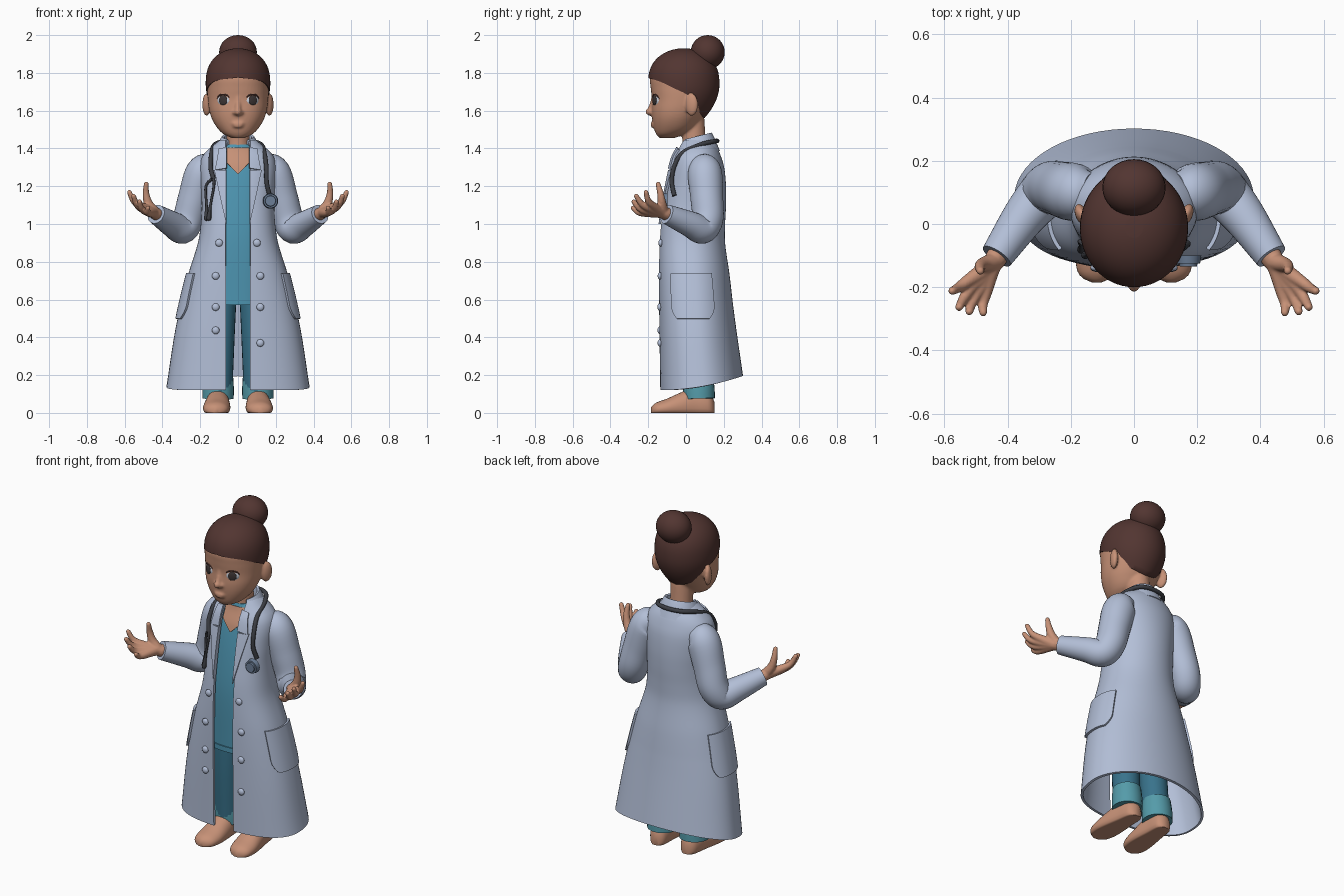
import bpy, bmesh, math
from mathutils import Vector, Matrix
from math import sin, cos, pi, radians, asin

if "Cube" in bpy.data.objects:
    bpy.data.objects.remove(bpy.data.objects["Cube"])


def material(name, col):
    m = bpy.data.materials.new(name)
    m.diffuse_color = (*col, 1)
    m.use_nodes = True
    m.node_tree.nodes["Principled BSDF"].inputs["Base Color"].default_value = m.diffuse_color
    return m


COAT = material("coat_white", (.45, .52, .68))
SKIN = material("skin", (.57, .285, .185))
HAIR = material("hair_brown", (.085, .036, .031))
SHIRT = material("shirt_teal", (.075, .30, .44))
PANTS = material("trouser_teal", (.04, .17, .26))
CUFF = material("trouser_cuff_teal", (.09, .33, .40))
TUBE = material("rubber_dark", (.045, .048, .058))
METAL = material("chestpiece_blue_grey", (.15, .21, .31))
WHITE = material("eye_white", (.58, .63, .72))
IRIS = material("eye_dark", (.045, .035, .035))


def curve(table, x):
    """Smooth interpolation through (x, value) points."""
    if x <= table[0][0]: return table[0][1]
    if x >= table[-1][0]: return table[-1][1]
    n = len(table)
    slope = lambda a, b: (table[b][1] - table[a][1]) / (table[b][0] - table[a][0])
    for i in range(n - 1):
        (x0, y0), (x1, y1) = table[i], table[i + 1]
        if x <= x1:
            d = x1 - x0
            m0, m1 = slope(max(i - 1, 0), i + 1) * d, slope(i, min(i + 2, n - 1)) * d
            s = (x - x0) / d
            return ((2*s**3 - 3*s*s + 1)*y0 + (s**3 - 2*s*s + s)*m0
                    + (3*s*s - 2*s**3)*y1 + (s**3 - s*s)*m1)


def finish(name, bm, mat, thick=0, voxel=0):
    bmesh.ops.recalc_face_normals(bm, faces=bm.faces[:])
    me = bpy.data.meshes.new(name)
    bm.to_mesh(me)
    bm.free()
    ob = bpy.data.objects.new(name, me)
    bpy.context.collection.objects.link(ob)
    me.materials.append(mat)
    if thick:
        m = ob.modifiers.new("thickness", 'SOLIDIFY')
        m.thickness, m.offset = thick, 0
    if voxel:
        m = ob.modifiers.new("merge", 'REMESH')
        m.mode, m.voxel_size = 'VOXEL', voxel
        m = ob.modifiers.new("soften", 'SMOOTH')
        m.factor, m.iterations = .5, 4
    bpy.ops.object.select_all(action='DESELECT')
    ob.select_set(True)
    bpy.context.view_layer.objects.active = ob
    if ob.modifiers:
        bpy.ops.object.convert(target='MESH')
    bpy.ops.object.shade_smooth_by_angle(angle=radians(55))
    return ob


def grid(bm, fn, nu, nv, closed=False, caps=False):
    """Sheet or loft: fn(u, v) gives a point."""
    cols = nu if closed else nu + 1
    rows = [[bm.verts.new(fn(i / nu, j / nv)) for i in range(cols)] for j in range(nv + 1)]
    for a, b in zip(rows, rows[1:]):
        for i in range(nu):
            k = (i + 1) % cols
            bm.faces.new((a[i], a[k], b[k], b[i]))
    if caps:
        bm.faces.new(rows[0])
        bm.faces.new(rows[-1])
    return bm


def tube(bm, pts, radii, s=1, seg=16, per=5, rounded=False):
    """Smooth tube through points; s = -1 mirrors it."""
    n = len(pts) - 1
    comp = [[(i, p[k] * (s if k == 0 else 1)) for i, p in enumerate(pts)] for k in range(3)]
    rad = list(enumerate(radii))
    path = [(Vector([curve(c, i / per) for c in comp]), curve(rad, i / per)) for i in range(n * per + 1)]
    if rounded:
        d = (path[-1][0] - path[-2][0]).normalized()
        p, r = path[-1]
        path += [(p + d * r * sin(a), r * cos(a)) for a in (.4, .8, 1.15, 1.4)]
    side, frames = None, []
    for i, (p, r) in enumerate(path):
        t = (path[min(i + 1, len(path) - 1)][0] - path[max(i - 1, 0)][0]).normalized()
        side = side or t.orthogonal()
        side = (side - t * side.dot(t)).normalized()
        frames.append((p, r, side.copy(), t.cross(side)))
    def fn(u, v):
        p, r, a, b = frames[round(v * (len(frames) - 1))]
        return p + (a * cos(2*pi*u) + b * sin(2*pi*u)) * r
    return grid(bm, fn, seg, len(frames) - 1, True, True)


def ball(bm, loc, size, yaw=0, seg=24):
    m = Matrix.Translation(loc) @ Matrix.Rotation(yaw, 4, 'Z') @ Matrix.Diagonal((*size, 1))
    bmesh.ops.create_uvsphere(bm, u_segments=seg, v_segments=seg // 2, radius=1, matrix=m)
    return bm


def section(rows):
    """Rows (z, half width, front y, back y) become a body surface."""
    tabs = [[(r[0], r[k]) for r in rows] for k in (1, 2, 3)]
    return lambda z: [curve(t, z) for t in tabs]


def body(sec, t, z, off=0, p=.78):
    rx, yf, yb = sec(z)
    cy, ry = (yf + yb) / 2, (yb - yf) / 2 + off
    c, sn = cos(t), sin(t)
    q = p if c > 0 else 1
    return Vector(((rx + off) * math.copysign(abs(sn) ** q, sn),
                   cy - ry * math.copysign(abs(c) ** q, c), z))


def front_angle(sec, x, z, p=.78):
    return asin(min(1, abs(x) / sec(z)[0]) ** (1 / p))


def front_pt(sec, x, z, off):
    v = body(sec, front_angle(sec, x, z), z)
    return Vector((x, v.y - off, z))


new = bmesh.new
coat = section([(.12, .372, -.13, .295), (.45, .322, -.135, .255), (.72, .26, -.138, .225),
                (.9, .205, -.135, .20), (1.0, .19, -.128, .20), (1.1, .185, -.113, .205),
                (1.2, .19, -.095, .205), (1.3, .195, -.073, .195), (1.36, .18, -.055, .177),
                (1.40, .14, -.035, .16), (1.44, .09, -.02, .13)])
shirt = section([(.57, .16, -.112, .15), (.9, .155, -.115, .15), (1.1, .15, -.096, .16),
                 (1.3, .145, -.058, .15), (1.38, .11, -.028, .13), (1.42, .065, -.018, .10)])
face = section([(1.455, .03, -.14, -.06), (1.47, .068, -.155, -.02), (1.50, .103, -.168, .04),
                (1.55, .135, -.178, .08), (1.60, .152, -.182, .11), (1.66, .16, -.18, .14),
                (1.72, .162, -.187, .155), (1.78, .158, -.19, .155), (1.84, .13, -.16, .13),
                (1.88, .07, -.09, .07)])

# coat shell, open at the front with a hem that rises at the back
def coat_fn(u, v):
    z = .12 + 1.32 * v
    t0 = front_angle(coat, .064, z)
    pt = body(coat, t0 + u * (2*pi - 2*t0), z)
    _, yf, yb = coat(z)
    pt.z += .075 * max(0, (.6 - z) / .48) * ((pt.y - yf) / (yb - yf)) ** 2
    return pt
finish("coat", grid(new(), coat_fn, 64, 60), COAT, thick=.014)

# turned collar round the neck
def collar_fn(u, v):
    t = .75 + u * (2*pi - 1.5)
    r = curve([(0, .073), (.45, .08), (1, .125)], v)
    z = curve([(0, 1.38), (.4, 1.475), (.55, 1.472), (1, 1.385)], v)
    return Vector((r * sin(t), .055 - r * .95 * cos(t), z - .02 * (1 + cos(t))))
finish("collar", grid(new(), collar_fn, 40, 10), COAT, thick=.012)

# shirt, neckline skin, neck
finish("shirt", grid(new(), lambda u, v: body(shirt, 2*pi*u, .57 + .85*v), 40, 30, True, True), SHIRT)
def neckline_fn(u, v):
    z = 1.265 + .14 * v
    return front_pt(shirt, (2*u - 1) * .064 * min(1, .02 + (z - 1.265) / .065), z, .006)
finish("neckline", grid(new(), neckline_fn, 8, 14), SKIN, thick=.004)
finish("shirt_hem", grid(new(), lambda u, v: body(shirt, 2*pi*u, .57 + .03*v, .004), 40, 2, True), SHIRT, thick=.006)

# head with nose, lips, ears and neck merged into one skin
bm = grid(new(), lambda u, v: body(face, 2*pi*u, 1.455 + .425*v, 0, .9), 48, 40, True, True)
ball(bm, (0, -.187, 1.594), (.021, .029, .021))
tube(bm, [(0, -.17, 1.68), (0, -.178, 1.64), (0, -.19, 1.6)], [.012, .013, .016])
ball(bm, (0, -.172, 1.532), (.036, .016, .009))
ball(bm, (0, -.17, 1.518), (.03, .018, .009))
tube(bm, [(0, .05, 1.27), (0, .045, 1.4), (0, .035, 1.56)], [.085, .064, .062], seg=24)
for s in (-1, 1):
    ball(bm, (s * .166, .03, 1.632), (.02, .036, .06), s * -.4)
    ball(bm, (s * .018, -.181, 1.59), (.012, .016, .012))
finish("head", bm, SKIN, voxel=.007)

# hair cap with a hairline that drops behind the ears, and bun
HEM = [(0, 1.775), (45, 1.757), (80, 1.71), (100, 1.675), (125, 1.595), (150, 1.572), (180, 1.56)]
def hair_fn(u, v):
    a = 360 * u
    hem = curve(HEM, min(a, 360 - a))
    k = max(0, v - .08) / .92
    z = hem + (1.928 - hem) * sin(k * pi / 2)
    f = (max(0, 1 - ((z - 1.74) / .19) ** 2.5) ** .5 if z > 1.74 else 1 - ((1.74 - z) / .18) ** 2 * .42)
    f *= .86 if v < .04 else 1
    t = radians(a)
    return Vector((.171 * f * sin(t), -.012 - .189 * f * cos(t), z))
finish("hair", grid(new(), hair_fn, 56, 26, True, True), HAIR)
finish("hair_bun", ball(new(), (0, .115, 1.91), (.1, .09, .09), seg=32), HAIR)

# eyes: white, iris, upper lash line
for s, side in ((-1, "right"), (1, "left")):
    yaw = s * .42
    n = Vector((sin(yaw), -cos(yaw), 0))
    c = Vector((s * .072, -.151, 1.655))
    finish(side + "_eye", ball(new(), c, (.041, .021, .034), yaw), WHITE)
    finish(side + "_iris", ball(new(), c + n * .0175, (.024, .006, .026), yaw), IRIS)
    across = Vector((cos(yaw), sin(yaw), 0))
    arc = [c + across * .041 * cos(a) + n * (.004 + .012 * sin(a)) + Vector((0, 0, .031 * sin(a)))
           for a in (.25, .9, 1.57, 2.2, 2.9)]
    finish(side + "_lashes", tube(new(), arc, [.002, .004, .004, .004, .002], seg=8), HAIR)

for s, side in ((-1, "right"), (1, "left")):
    # sleeve
    finish(side + "_sleeve", tube(new(),
        [(.13, .10, 1.315), (.185, .10, 1.275), (.23, .11, 1.14), (.262, .115, 1.03),
         (.295, .085, .973), (.35, .02, 1.0), (.434, -.102, 1.052)],
        [.06, .09, .087, .083, .078, .068, .052], s, 28, 6), COAT)
    # hand: palm bones, fingers and thumb merged
    bm = new()
    for knuckle, tip in (((.525, -.18, 1.10), (.575, -.212, 1.168)),
                         ((.515, -.20, 1.085), (.553, -.263, 1.148)),
                         ((.495, -.213, 1.07), (.521, -.277, 1.118)),
                         ((.47, -.218, 1.058), (.477, -.28, 1.085))):
        mid = [(a + b) / 2 + d for a, b, d in zip(knuckle, tip, (.005, -.005, -.008))]
        tube(bm, [(.415, -.075, 1.043), (.447, -.125, 1.06), knuckle, mid, tip],
             [.036, .031, .021, .0165, .013], s, 12, 4, True)
    tube(bm, [(.445, -.12, 1.065), (.475, -.128, 1.11), (.487, -.135, 1.16), (.486, -.148, 1.212)],
         [.03, .024, .018, .013], s, 12, 4, True)
    finish(side + "_hand", bm, SKIN, voxel=.005)
    # pocket patch with rounded lower corners
    def pocket(u, v):
        w = 1 - .3 * max(0, 1 - v / .3) ** 2
        t = radians(87 + (u - .5) * 62 * w)
        pt = body(coat, t, .49 + .24 * v, .012)
        return Vector((s * pt.x, pt.y, pt.z + .008))
    finish(side + "_pocket", grid(new(), pocket, 16, 14), COAT, thick=.012)
    # lapel and collar point
    def lapel(u, v):
        return front_pt(coat, s * (.062 + u * .062 * v), 1.0 + .285 * v, .015)
    finish(side + "_lapel", grid(new(), lapel, 6, 16), COAT, thick=.012)
    def point(u, v):
        return front_pt(coat, s * (.06 + u * (.06 - .02 * v)), 1.295 + .11 * v - .01 * u, .018)
    finish(side + "_collar_point", grid(new(), point, 6, 8), COAT, thick=.012)
    # front buttons
    for i, z in enumerate((.9, .725, .56, .437 if s < 0 else .37)):
        c = front_pt(coat, s * (.1 if i == 0 else .118), z, .01)
        finish(f"{side}_button_{i + 1}", ball(new(), c, (.02, .012, .02), seg=16), COAT)
    # trouser leg, rolled cuff, bare foot
    finish(side + "_trouser_leg", tube(new(), [(.088, .045, .66), (.095, .045, .4), (.104, .06, .11)],
           [.082, .077, .074], s, 24), PANTS)
    finish(side + "_trouser_cuff", tube(new(), [(.104, .063, .20), (.105, .068, .13), (.106, .07, .075)],
           [.078, .083, .083], s, 24), CUFF)
    def foot(u, v):
        w = curve([(0, .02), (.06, .045), (.3, .058), (.7, .072), (.9, .062), (.97, .04), (1, .015)], v)
        h = curve([(0, .06), (.08, .11), (.35, .13), (.55, .105), (.75, .075), (.93, .052), (1, .03)], v)
        a = 2 * pi * u
        return Vector((s * (.1 + .018 * v + w * cos(a)), .15 - .335 * v, max(0, h * (.33 + .67 * sin(a)))))
    finish(side + "_foot", grid(new(), foot, 28, 28, True, True), SKIN)

# stethoscope: neck tube, chest piece, ear tubes
def on_coat(x, z):
    return front_pt(coat, x, z, .024)
loop = [on_coat(-.13, 1.24), on_coat(-.145, 1.30), (-.14, -.02, 1.375), (-.125, .07, 1.418), (-.08, .145, 1.437),
        (0, .165, 1.44), (.08, .145, 1.437), (.125, .07, 1.418), (.14, -.02, 1.375),
        on_coat(.15, 1.30), on_coat(.152, 1.22), on_coat(.168, 1.15)]
finish("stethoscope_tube", tube(new(), loop, [.012] * len(loop), seg=12), TUBE)
for i, dx in enumerate((-.03, .012)):
    pts = [on_coat(-.13, 1.245), on_coat(-.14 + dx, 1.2), on_coat(-.152 + dx * .5, 1.1), on_coat(-.158 + dx * .3, 1.03)]
    finish(f"ear_tube_{i + 1}", tube(new(), pts, [.009, .007, .007, .013], seg=10, rounded=True), TUBE)
disc = new()
c = Vector((.172, -.112, 1.122))
tilt = Matrix.Rotation(radians(90), 4, 'X')
for r, d, dy in ((.041, .026, 0), (.03, .018, -.014)):
    bmesh.ops.create_cone(disc, cap_ends=True, segments=28, radius1=r, radius2=r * .9, depth=d,
                          matrix=Matrix.Translation(c + Vector((0, dy, 0))) @ tilt)
finish("chest_piece", disc, METAL)
